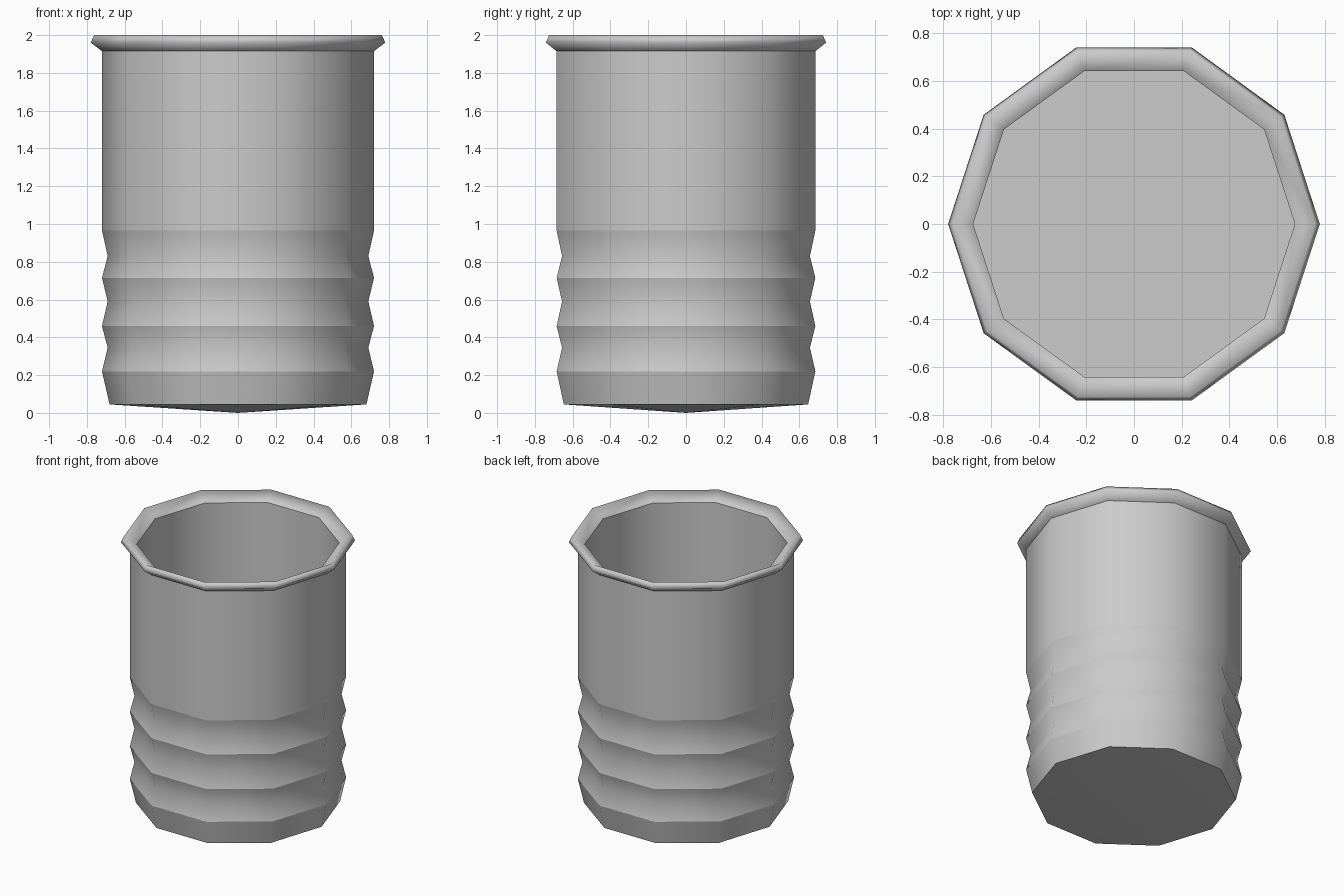
import bpy, bmesh, math

if "Cube" in bpy.data.objects:
    bpy.data.objects.remove(bpy.data.objects["Cube"])

SIDES = 10

# Profile of the cup: radius, height, crisp ring?
profile = [(0.68, 0.045, True), (0.72, 0.22, True)]
# Three ribs: valley then ridge
for valley, ridge in ((0.345, 0.46), (0.59, 0.715), (0.83, 0.965)):
    profile += [(0.69, valley, False), (0.72, ridge, True)]
# Straight wall, flared rim, inside wall
profile += [(0.72, 1.915, True), (0.78, 1.96, False), (0.762, 2.0, False),
            (0.675, 1.945, True), (0.675, 0.08, True)]

bm = bmesh.new()


def ring(r, z):
    return [bm.verts.new((r * math.cos(2 * math.pi * i / SIDES),
                          r * math.sin(2 * math.pi * i / SIDES), z))
            for i in range(SIDES)]


rings = [ring(r, z) for r, z, _ in profile]
for a, b in zip(rings, rings[1:]):
    for i in range(SIDES):
        j = (i + 1) % SIDES
        bm.faces.new((a[i], a[j], b[j], b[i]))

# Shallow pointed underside and flat inside floor
tip = bm.verts.new((0, 0, 0))
for i in range(SIDES):
    bm.faces.new((tip, rings[0][(i + 1) % SIDES], rings[0][i]))
bm.faces.new(rings[-1])

bmesh.ops.recalc_face_normals(bm, faces=bm.faces[:])
for f in bm.faces:
    f.smooth = True

# Crisp rings on the ridges and rim
for (r, z, crisp), verts in zip(profile, rings):
    if crisp:
        for i in range(SIDES):
            bm.edges.get((verts[i], verts[(i + 1) % SIDES])).smooth = False

mesh = bpy.data.meshes.new("ribbed_cup")
bm.to_mesh(mesh)
bm.free()
cup = bpy.data.objects.new("ribbed_cup", mesh)
bpy.context.collection.objects.link(cup)
